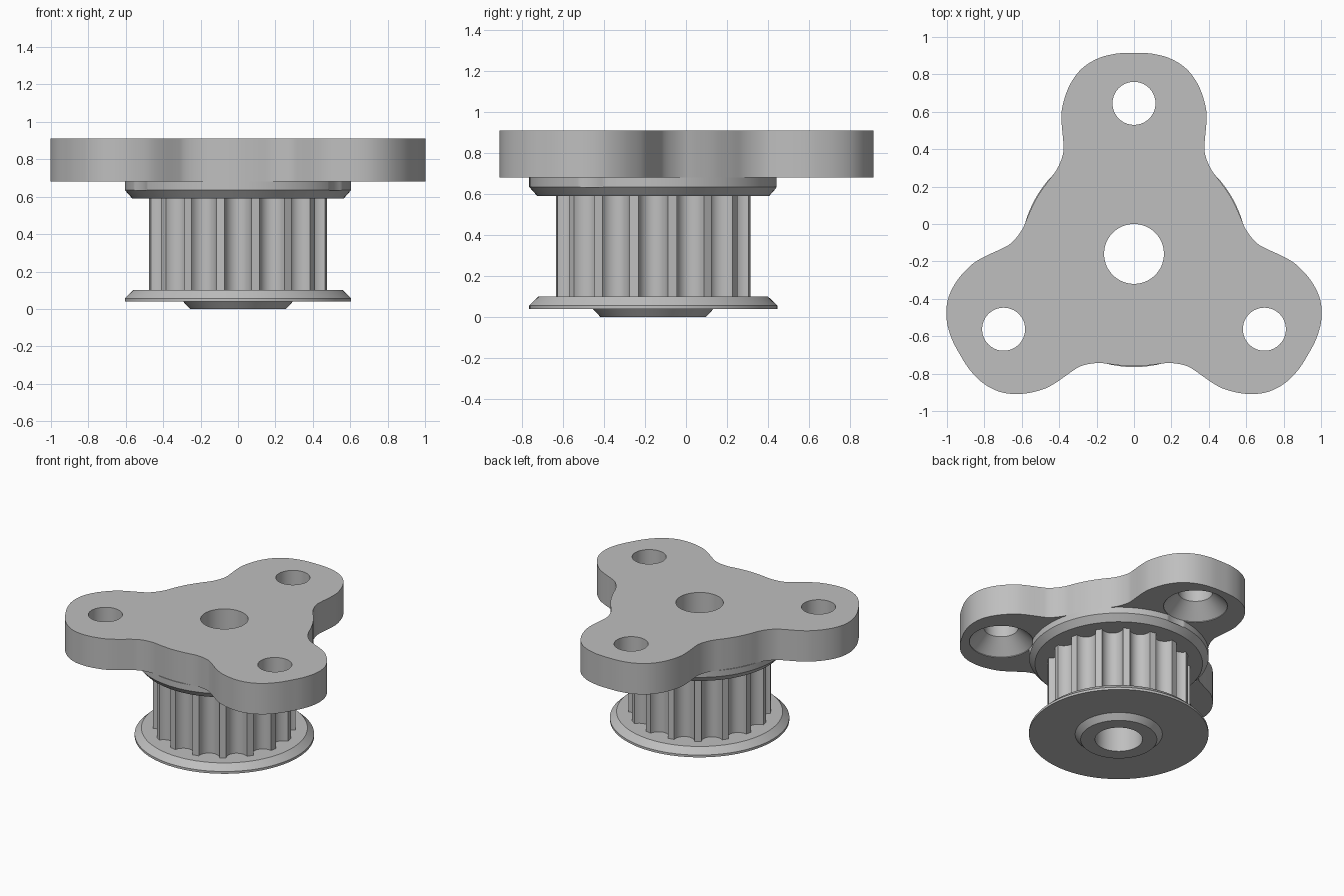
import bpy, bmesh
from math import sin, cos, pi, radians
from mathutils import Vector, Matrix

if "Cube" in bpy.data.objects:
    bpy.data.objects.remove(bpy.data.objects["Cube"])

AXIS = Vector((0, -0.16, 0))   # main shaft axis
BORE = 0.16
TEETH = 16

grey = bpy.data.materials.new("plain grey")
grey.use_nodes = True
grey.diffuse_color = (0.52, 0.52, 0.52, 1)
grey.node_tree.nodes["Principled BSDF"].inputs["Base Color"].default_value = grey.diffuse_color


def make_object(name, bm, offset=AXIS):
    bmesh.ops.remove_doubles(bm, verts=bm.verts, dist=1e-5)
    bmesh.ops.recalc_face_normals(bm, faces=bm.faces)
    bm.transform(Matrix.Translation(offset))
    mesh = bpy.data.meshes.new(name)
    bm.to_mesh(mesh)
    bm.free()
    mesh.materials.append(grey)
    ob = bpy.data.objects.new(name, mesh)
    bpy.context.collection.objects.link(ob)
    return ob


def lathe(name, profile, offset=AXIS, steps=96):
    """Revolve a closed (radius, height) profile around z."""
    bm = bmesh.new()
    rings = []
    for i in range(steps):
        a = 2 * pi * i / steps
        rings.append([bm.verts.new((r * cos(a), r * sin(a), z)) for r, z in profile])
    n = len(profile)
    for i in range(steps):
        a, b = rings[i], rings[(i + 1) % steps]
        for j in range(n):
            k = (j + 1) % n
            if profile[j][0] or profile[k][0]:
                bm.faces.new((a[j], b[j], b[k], a[k]))
    return make_object(name, bm, offset)


def prism(name, outline, low, high):
    """Extrude a closed 2D outline from low to high."""
    bm = bmesh.new()
    face = bm.faces.new([bm.verts.new((p[0], p[1], low)) for p in outline])
    top = bmesh.ops.extrude_face_region(bm, geom=[face])["geom"]
    bmesh.ops.translate(bm, vec=(0, 0, high - low),
                        verts=[v for v in top if isinstance(v, bmesh.types.BMVert)])
    return make_object(name, bm)


def cut(target, cutters):
    bpy.context.view_layer.objects.active = target
    for c in cutters:
        mod = target.modifiers.new("cut", "BOOLEAN")
        mod.operation = "DIFFERENCE"
        mod.solver = "EXACT"
        mod.object = c
        bpy.ops.object.modifier_apply(modifier=mod.name)


def smooth_closed(points, steps=5):
    """Catmull-Rom curve through a closed loop of points."""
    n, out = len(points), []
    for i in range(n):
        a, b, c, d = (points[(i + k) % n] for k in (-1, 0, 1, 2))
        for s in range(steps):
            t = s / steps
            out.append(0.5 * (2 * b + (c - a) * t + (2 * a - 5 * b + 4 * c - d) * t ** 2
                              + (3 * b - a - 3 * c + d) * t ** 3))
    return out


# Three-armed plate: half an arm, mirrored and turned three times
half = [(0.1, 1.07), (0.2, 1.042), (0.285, 0.985), (0.345, 0.9), (0.38, 0.8),
        (0.388, 0.72), (0.378, 0.6), (0.377, 0.55), (0.392, 0.495), (0.42, 0.44), (0.466, 0.38)]
arm = [(-x, y) for x, y in reversed(half)] + [(0, 1.075)] + half + [(0.52, 0.3)]
loop = []
for k in range(3):
    turn = Matrix.Rotation(-k * 2 * pi / 3, 2)
    loop += [turn @ Vector(p) for p in arm]
plate = prism("three_arm_plate", smooth_closed(loop), 0.68, 0.91)

# Pulley flanges, the lower one with its hub
top_flange = lathe("upper_flange", [(BORE, 0.59), (0.565, 0.59), (0.605, 0.635),
                                    (0.605, 0.68), (BORE, 0.68)])
low_flange = lathe("lower_flange_and_hub", [
    (BORE, 0), (0.257, 0), (0.294, 0.04), (0.605, 0.04), (0.605, 0.057),
    (0.56, 0.1), (BORE, 0.1)])

# Toothed drum: narrow lands between rounded grooves
outline = []
pitch = 2 * pi / TEETH
groove = pitch - radians(5.4)
for i in range(TEETH):
    for j in range(13):
        t = pi * j / 12
        a = i * pitch - cos(t) * groove / 2
        r = 0.48 - 0.068 * sin(t)
        outline.append((r * cos(a), r * sin(a)))
drum = prism("toothed_drum", outline, 0.1, 0.59)

# Shaft bore and countersunk screw holes, which also notch the upper flange
bore_cutter = lathe("bore_cutter", [(0, -0.1), (BORE, -0.1), (BORE, 1), (0, 1)])
screw_cutters = []
for k in range(3):
    a = pi / 2 + k * 2 * pi / 3
    place = AXIS + 0.805 * Vector((cos(a), sin(a), 0))
    screw_cutters.append(lathe("screw_cutter", [
        (0, 0.632), (0.215, 0.632), (0.215, 0.685), (0.115, 0.785), (0.115, 1), (0, 1)],
        place, 64))
cut(plate, [bore_cutter] + screw_cutters)
cut(top_flange, screw_cutters)
cut(drum, [bore_cutter])
for c in [bore_cutter] + screw_cutters:
    bpy.data.objects.remove(c)

# Smooth curved walls, keep hard edges
bpy.ops.object.select_all(action="DESELECT")
for ob in (plate, top_flange, low_flange, drum):
    ob.select_set(True)
bpy.context.view_layer.objects.active = plate
bpy.ops.object.shade_smooth_by_angle(angle=radians(30))
